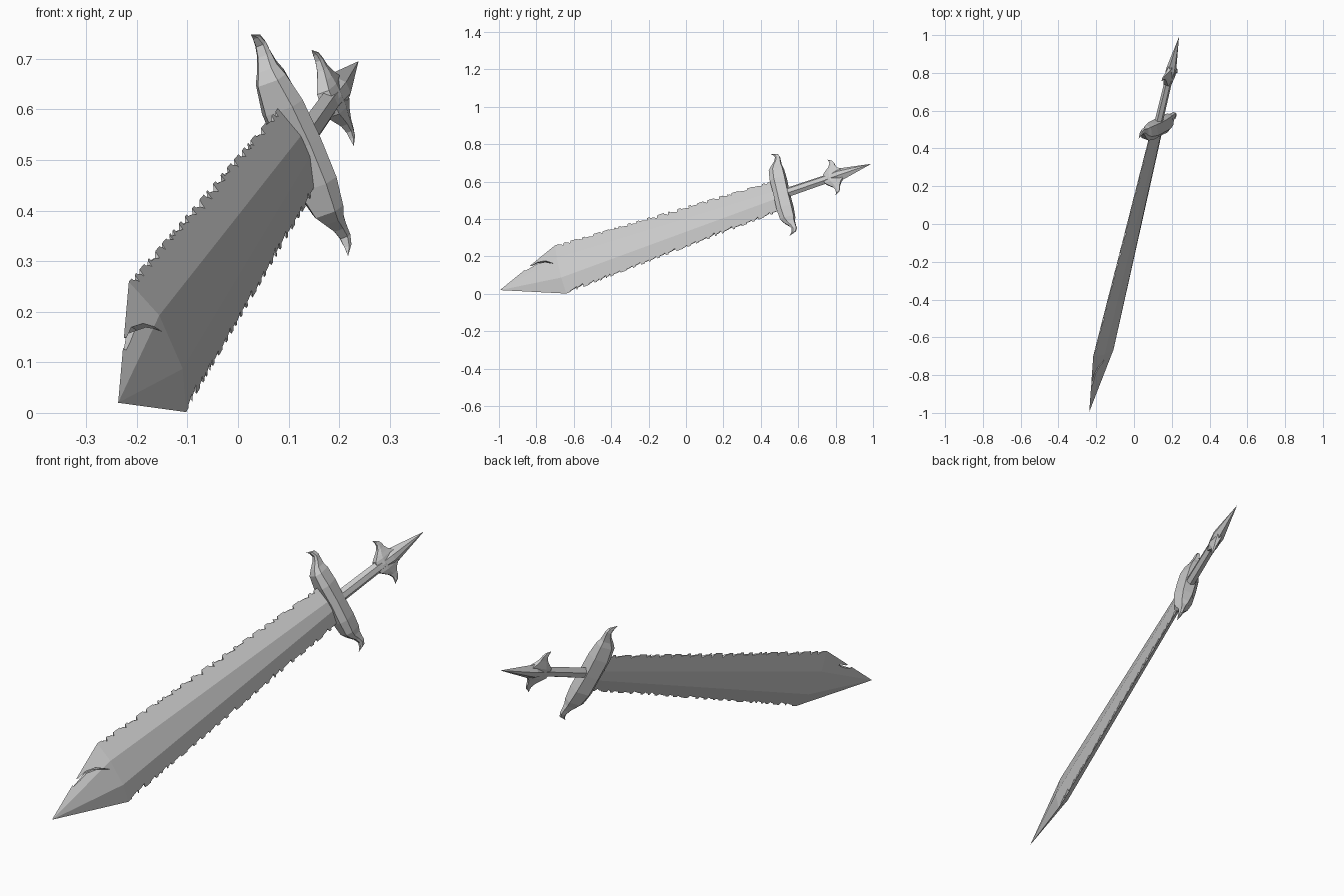
import bpy, bmesh, random
from mathutils import Vector, Matrix

if "Cube" in bpy.data.objects:
    bpy.data.objects.remove(bpy.data.objects["Cube"])

random.seed(7)

# Sword frame: s runs tip to pommel, w across the blade, n through its thickness
TIP = Vector((-0.237, -0.995, 0.02))
A = Vector((0.475, 1.985, 0.675)).normalized()
W = Vector((-0.392, -0.206, 0.897))
W = (W - A * W.dot(A)).normalized()
N = A.cross(W)


def place(p):
    return TIP + A * p[0] + W * p[1] + N * p[2]


def finish(bm, name):
    bmesh.ops.remove_doubles(bm, verts=bm.verts, dist=1e-5)
    bmesh.ops.recalc_face_normals(bm, faces=bm.faces)
    me = bpy.data.meshes.new(name)
    bm.to_mesh(me)
    bm.free()
    ob = bpy.data.objects.new(name, me)
    bpy.context.collection.objects.link(ob)
    return ob


def loft(bm, rings):
    """Skin equal-length rings; a ring of one point becomes a tip."""
    rows = [[bm.verts.new(place(p)) for p in r] for r in rings]
    k = max(len(r) for r in rows)
    for a, b in zip(rows, rows[1:]):
        for i in range(k):
            j = (i + 1) % k
            if len(a) == 1:
                bm.faces.new((a[0], b[j], b[i]))
            elif len(b) == 1:
                bm.faces.new((a[i], a[j], b[0]))
            else:
                bm.faces.new((a[i], a[j], b[j], b[i]))
    for r in (rows[0], rows[-1]):
        if len(r) > 1:
            bm.faces.new(r)


def hexagon(s, half, flat, h):
    """Flattened section with sharp edges at +-half and a flat centre band."""
    return [(s, half, 0), (s, flat, h), (s, -flat, h),
            (s, -half, 0), (s, -flat, -h), (s, flat, -h)]


def cross_piece(bm, profile, tip):
    """Horned cross piece: (w, s0, s1, n) stations, mirrored about the axis."""
    def ring(w, s0, s1, n):
        m = s0 + (s1 - s0) * 0.35
        return [(s0, w, -n * .65), (m, w, -n), (s1, w, -n * .5),
                (s1, w, n * .5), (m, w, n), (s0, w, n * .65)]
    right = [ring(*p) for p in profile]
    left = [ring(-p[0], *p[1:]) for p in reversed(profile) if p[0] > 0]
    loft(bm, [[(tip[0], -tip[1], 0)]] + left + right + [[(tip[0], tip[1], 0)]])


# Blade
S0, S1 = 0.352, 1.63
bm = bmesh.new()
loft(bm, [[(0, 0, 0)], hexagon(S0, .144, .059, .03), hexagon(S1, .09, .022, .02)])
blade = finish(bm, "blade")


def edge(s):
    return .144 - (s - S0) / (S1 - S0) * .054


# Irregular nicks along both edges
bm = bmesh.new()


def prism(bm, pts, n0, n1):
    loft(bm, [[(s, w, n0) for s, w in pts], [(s, w, n1) for s, w in pts]])


for side in (1, -1):
    s = S0 + .02
    while s < 1.56:
        width = random.uniform(.022, .06)
        d0, d1 = random.uniform(.003, .01), random.uniform(.009, .019)
        lean = random.uniform(-.012, .006)
        e = s + width
        pts = [(s, edge(s) + .01), (s + .004, edge(s) - d0),
               (s + width * .5, edge(s) - (d0 + d1) * .45),
               (e + lean, edge(e) - d1), (e, edge(e) + .01)]
        prism(bm, [(a, b * side) for a, b in pts], -.05, .05)
        s = e + random.choice((.004, .008, .014, .03))

# Crack running in from the point's edge
prism(bm, [(.155, .075), (.162, .058), (.200, .064), (.238, .072), (.281, .062),
           (.332, .031), (.284, .070), (.238, .081), (.198, .074), (.172, .082)],
      -.008, .05)
cutter = finish(bm, "nick_cutter")
cutter.hide_render = True
mod = blade.modifiers.new("nicks", 'BOOLEAN')
mod.operation = 'DIFFERENCE'
mod.solver = 'EXACT'
mod.object = cutter
bpy.context.view_layer.objects.active = blade
bpy.ops.object.modifier_apply(modifier=mod.name)
bpy.data.objects.remove(cutter)

# Cross guard with hooked horns
bm = bmesh.new()
cross_piece(bm, [(0, 1.595, 1.672, .047), (.085, 1.592, 1.674, .045),
                 (.145, 1.597, 1.672, .033), (.168, 1.612, 1.667, .022),
                 (.192, 1.634, 1.668, .015), (.212, 1.644, 1.669, .012),
                 (.230, 1.638, 1.661, .008)], (1.622, .245))
finish(bm, "guard")

# Grip
bm = bmesh.new()
loft(bm, [hexagon(1.65, .027, .012, .019), hexagon(1.92, .024, .011, .017)])
finish(bm, "grip")

# Pommel wings
bm = bmesh.new()
cross_piece(bm, [(0, 1.875, 1.985, .022), (.026, 1.88, 1.982, .020),
                 (.042, 1.898, 1.965, .016), (.060, 1.918, 1.955, .011),
                 (.078, 1.927, 1.951, .008), (.092, 1.926, 1.943, .006)],
            (1.920, .106))
finish(bm, "pommel_wings")

# Pommel spike
bm = bmesh.new()
loft(bm, [hexagon(1.88, .022, .010, .017), hexagon(1.96, .038, .012, .025),
          [(2.151, 0, 0)]])
finish(bm, "pommel_spike")
